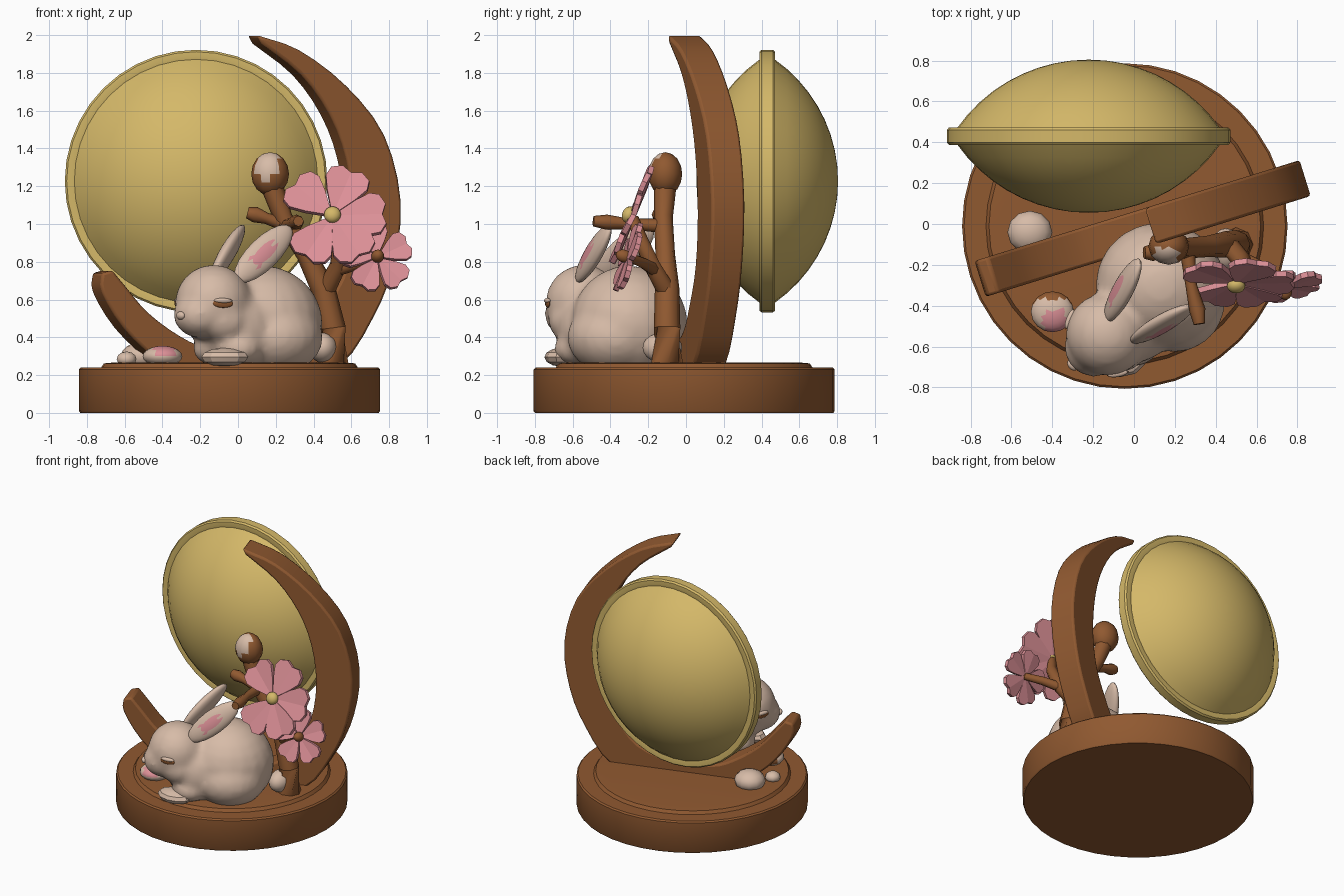
import bpy, bmesh, math
from mathutils import Vector, Matrix

if "Cube" in bpy.data.objects:
    bpy.data.objects.remove(bpy.data.objects["Cube"])


def material(name, rgb):
    m = bpy.data.materials.new(name)
    m.diffuse_color = (*rgb, 1)
    m.use_nodes = True
    m.node_tree.nodes["Principled BSDF"].inputs["Base Color"].default_value = m.diffuse_color
    return m


BROWN = material("wood brown", (0.28, 0.10, 0.03))
YELLOW = material("moon yellow", (0.66, 0.48, 0.14))
CREAM = material("fur cream", (0.68, 0.50, 0.39))
PINK = material("blossom pink", (0.72, 0.28, 0.31))


def finish(name, bm, mats, angle=35):
    bmesh.ops.recalc_face_normals(bm, faces=bm.faces)
    me = bpy.data.meshes.new(name)
    bm.to_mesh(me)
    bm.free()
    ob = bpy.data.objects.new(name, me)
    bpy.context.collection.objects.link(ob)
    for m in mats:
        me.materials.append(m)
    bpy.ops.object.select_all(action='DESELECT')
    ob.select_set(True)
    bpy.context.view_layer.objects.active = ob
    if angle:
        bpy.ops.object.shade_smooth_by_angle(angle=math.radians(angle))
    return ob


def frame(loc, zdir, xdir):
    z = Vector(zdir).normalized()
    y = z.cross(Vector(xdir)).normalized()
    m = Matrix((y.cross(z), y, z)).transposed().to_4x4()
    m.translation = Vector(loc)
    return m


def ball(bm, loc, radii, rot=None, seg=20, rings=12):
    m = rot if rot else Matrix.Translation(loc)
    bmesh.ops.create_uvsphere(bm, u_segments=seg, v_segments=rings, radius=1,
                              matrix=m @ Matrix.Diagonal((*radii, 1)))


def blob(name, loc, radii, mats, rot=None, rule=None, seg=16, rings=10, angle=50):
    bm = bmesh.new()
    ball(bm, loc, radii, rot, seg, rings)
    bm.normal_update()
    if rule:
        for f in bm.faces:
            f.material_index = rule(f)
    return finish(name, bm, mats, angle)


def lathe(name, profile, n, mat, matrix):
    bm = bmesh.new()
    vs = [bm.verts.new((r, 0, z)) for r, z in profile]
    es = [bm.edges.new(p) for p in zip(vs, vs[1:])]
    bmesh.ops.spin(bm, geom=vs + es, cent=(0, 0, 0), axis=(0, 0, 1),
                   angle=2 * math.pi, steps=n, use_duplicate=False)
    bmesh.ops.remove_doubles(bm, verts=bm.verts, dist=1e-4)
    bmesh.ops.transform(bm, matrix=matrix, verts=bm.verts)
    return finish(name, bm, [mat])


def tube(name, pts, mat, n=8):
    # pts: x, y, z, radius
    bm = bmesh.new()
    P = [Vector(p[:3]) for p in pts]
    rings = []
    for i, p in enumerate(P):
        t = P[min(i + 1, len(P) - 1)] - P[max(i - 1, 0)]
        q = t.to_track_quat('Z', 'Y')
        rings.append([bm.verts.new(p + q @ Vector((pts[i][3] * math.cos(a), pts[i][3] * math.sin(a), 0)))
                      for a in (2 * math.pi * k / n for k in range(n))])
    for a, b in zip(rings, rings[1:]):
        for k in range(n):
            bm.faces.new((a[k], a[(k + 1) % n], b[(k + 1) % n], b[k]))
    bm.faces.new(rings[0])
    bm.faces.new(rings[-1])
    return finish(name, bm, [mat], 50)


def catmull(pts, sub):
    P = [Vector(p) for p in pts]
    P = [2 * P[0] - P[1]] + P + [2 * P[-1] - P[-2]]
    out = []
    for a, b, c, d in zip(P, P[1:], P[2:], P[3:]):
        for s in range(sub):
            t = s / sub
            out.append(0.5 * (2 * b + (c - a) * t + (2 * a - 5 * b + 4 * c - d) * t * t
                              + (3 * b - a - 3 * c + d) * t ** 3))
    return out + [P[-2]]


# round plinth with a raised step
lathe("plinth", [(0, 0), (0.79, 0), (0.797, 0.01), (0.797, 0.23), (0.787, 0.24), (0.68, 0.24),
                 (0.665, 0.262), (0.6, 0.268), (0, 0.268)], 40, BROWN, Matrix.Translation((-0.045, -0.01, 0)))

# lens-shaped moon with a flat rim
cap = [(0.787 * math.sin(a), 0.787 * math.cos(a) - 0.412) for a in (0.96 * k / 9 for k in range(10))]
rim = [(0.66, 0.042), (0.685, 0.042), (0.695, 0.03)]
half = cap + rim
lathe("moon", half + [(r, -z) for r, z in reversed(half)], 40, YELLOW,
      Matrix.Translation((-0.222, 0.43, 1.227)) @ Matrix.Rotation(math.pi / 2, 4, 'X'))

# crescent stand: outer x, z and inner x, z
pairs = [(0.075, 2.0, 0.10, 1.955), (0.3, 1.92, 0.31, 1.79), (0.55, 1.73, 0.46, 1.58),
         (0.75, 1.47, 0.55, 1.34), (0.838, 1.12, 0.585, 1.05), (0.80, 0.78, 0.55, 0.78),
         (0.69, 0.5, 0.45, 0.58), (0.5, 0.24, 0.32, 0.42), (0.1, 0.1, 0.08, 0.335),
         (-0.22, 0.13, -0.18, 0.345), (-0.45, 0.28, -0.33, 0.405), (-0.63, 0.45, -0.5, 0.53),
         (-0.745, 0.64, -0.62, 0.67), (-0.745, 0.74, -0.69, 0.755)]
bm = bmesh.new()
side = Vector((-0.296, 0.955, 0)) * 0.092
prev = None
for x0, z0, x1, z1 in catmull(pairs, 3):
    o, i = Vector((x0, 0.31 * x0 - 0.035, z0)), Vector((x1, 0.31 * x1 - 0.035, z1))
    ring = [bm.verts.new(v) for v in (o - side, o + side, i + side, i - side)]
    if prev:
        for k in range(4):
            bm.faces.new((prev[k], prev[(k + 1) % 4], ring[(k + 1) % 4], ring[k]))
    else:
        bm.faces.new(ring)
    prev = ring
bm.faces.new(prev)
crescent = finish("crescent_stand", bm, [BROWN])
bev = crescent.modifiers.new("soft_edges", 'BEVEL')
bev.width, bev.segments, bev.limit_method, bev.angle_limit = 0.014, 2, 'ANGLE', math.radians(40)

# rabbit body: overlapping forms fused into one skin
head = Vector((-0.13, -0.54, 0.58))
fwd, lat = Vector((-0.75, -0.66, 0)), Vector((0.66, -0.75, 0))
bm = bmesh.new()
for loc, rad in [((0.13, -0.30, 0.47), (0.32, 0.31, 0.31)),       # back
                 ((0.20, -0.37, 0.40), (0.25, 0.26, 0.20)),       # haunch
                 ((0.0, -0.46, 0.44), (0.21, 0.22, 0.23)),        # chest
                 (head, (0.205, 0.205, 0.205)),
                 (head + fwd * 0.09 - Vector((0, 0, 0.06)), (0.145, 0.15, 0.125)),  # muzzle
                 (head + lat * 0.08 - Vector((0, 0, 0.09)), (0.14, 0.13, 0.12)),    # cheek
                 (head - lat * 0.06 - Vector((0, 0, 0.08)), (0.13, 0.13, 0.12)),
                 ((0.0, -0.58, 0.34), (0.13, 0.12, 0.09)),        # forepaws
                 ((-0.12, -0.46, 0.34), (0.12, 0.12, 0.09))]:
    ball(bm, loc, rad)
rabbit = finish("rabbit_body", bm, [CREAM])
rem = rabbit.modifiers.new("fuse", 'REMESH')
rem.mode, rem.voxel_size, rem.use_smooth_shade = 'VOXEL', 0.022, True
smo = rabbit.modifiers.new("soften", 'SMOOTH')
smo.factor, smo.iterations = 0.5, 6
bpy.context.view_layer.update()
skin = rabbit.evaluated_get(bpy.context.evaluated_depsgraph_get())


def on_skin(d):
    d = d.normalized()
    hit, loc, nor, _ = skin.ray_cast(head + d, -d)
    return (loc, nor) if hit else (head + d * 0.2, d)


# eyes, lids and nose
for s, tag in ((1, "left"), (-1, "right")):
    loc, nor = on_skin(lat * s * 0.9 + fwd * 0.45)
    blob(tag + "_eye", None, (0.055, 0.024, 0.009), [BROWN], frame(loc, nor, fwd))
    blob(tag + "_eyelid", None, (0.05, 0.014, 0.016), [CREAM], frame(loc + Vector((0, 0, 0.014)), nor, fwd))
loc, nor = on_skin(fwd - Vector((0, 0, 0.28)))
blob("nose", None, (0.03, 0.022, 0.018), [CREAM], frame(loc, nor, lat))

# ears, with a pink patch inside
for tag, base, tip, n in (("far", (-0.14, -0.47, 0.71), (0.03, -0.18, 0.985), (-1, 0.2, 0.4)),
                          ("near", (-0.01, -0.58, 0.70), (0.28, -0.40, 0.985), (0.3, -1, 0.25))):
    b, t = Vector(base), Vector(tip)
    a, n = (t - b).normalized(), Vector(n)
    n = (n - a * n.dot(a)).normalized()
    m = frame((b + t) / 2, n, a)
    inv = m.inverted()

    def pink_patch(f, inv=inv):
        p = inv @ f.calc_center_median()
        return int(p.z > 0.015 and abs(p.y) < 0.035 and -0.1 < p.x < 0.07)
    blob(tag + "_ear", None, ((t - b).length / 2, 0.083, 0.04), [CREAM, PINK], m, pink_patch, 20, 14)

# tail
blob("tail", (0.45, -0.125, 0.345), (0.075, 0.105, 0.08), [CREAM])

# pebbles around the rabbit
blob("pebble_back", (-0.51, -0.04, 0.30), (0.11, 0.105, 0.075), [CREAM], seg=12, rings=8)
blob("pebble_front", (-0.07, -0.66, 0.295), (0.13, 0.09, 0.05), [CREAM], seg=10, rings=6, angle=25)
blob("pebble_small", (-0.59, -0.2, 0.285), (0.055, 0.055, 0.04), [CREAM], seg=10, rings=6)


def spotted(f):
    c, n = f.calc_center_median(), f.normal
    if n.y > 0.45:
        return 2
    return int(c.x > -0.44 and c.x < -0.34 and c.z > 0.305 and c.y < -0.42)


blob("pebble_spotted", (-0.40, -0.43, 0.30), (0.105, 0.10, 0.055), [CREAM, PINK, BROWN], rule=spotted)

# branch, forks and twigs
tube("branch", [(0.50, -0.1, 0.26, 0.085), (0.50, -0.1, 0.45, 0.07), (0.45, -0.1, 0.66, 0.065),
                (0.36, -0.11, 0.84, 0.052), (0.24, -0.12, 1.03, 0.05), (0.18, -0.11, 1.2, 0.06)], BROWN)
tube("flower_fork", [(0.46, -0.1, 0.64, 0.05), (0.53, -0.18, 0.78, 0.045), (0.54, -0.24, 0.92, 0.038),
                     (0.5, -0.28, 1.03, 0.03)], BROWN)
tube("small_flower_twig", [(0.53, -0.17, 0.76, 0.035), (0.64, -0.22, 0.79, 0.03), (0.74, -0.29, 0.82, 0.025)], BROWN)
tube("side_twig", [(0.27, -0.12, 0.99, 0.038), (0.15, -0.13, 1.03, 0.03), (0.09, -0.14, 1.05, 0.042),
                   (0.05, -0.14, 1.06, 0.03)], BROWN)
tube("front_twig", [(0.26, -0.12, 0.99, 0.038), (0.28, -0.3, 1.0, 0.028), (0.31, -0.42, 1.01, 0.04),
                    (0.32, -0.49, 1.015, 0.028)], BROWN)

# flower bud with a pale tip
pale = Vector((-0.2, -0.8, 0.6)).normalized()
blob("bud", (0.17, -0.11, 1.265), (0.1, 0.09, 0.115), [BROWN, CREAM],
     rule=lambda f: int(f.normal.dot(pale) > 0.68), seg=12, rings=8)


# blossoms: five notched, folded petals each
def blossom(name, loc, n, size, angles):
    m = frame(loc, n, (1, 0, 0))
    bm = bmesh.new()
    outline = [(0.03, 0.02), (0.13, 0.085), (0.21, 0.125), (0.265, 0.115), (0.298, 0.06)]
    for k, a in enumerate(angles):
        rot = m @ Matrix.Rotation(math.radians(a), 4, 'Z') @ Matrix.Scale(size, 4)
        mid = [bm.verts.new(rot @ Vector((r - 0.02 * (r > 0.29), 0, 0.004 * (k % 2)))) for r, w in outline]
        for s in (1, -1):
            edge = [bm.verts.new(rot @ Vector((r, s * w, 0.1 * w + 0.004 * (k % 2)))) for r, w in outline]
            for j in range(4):
                q = (mid[j], mid[j + 1], edge[j + 1], edge[j])
                bm.faces.new(q if s < 0 else q[::-1])
    ob = finish(name, bm, [PINK], 0)
    sol = ob.modifiers.new("thickness", 'SOLIDIFY')
    sol.thickness, sol.offset = 0.028, 0


n1, n2 = Vector((0, -0.92, 0.38)), Vector((0.15, -0.93, 0.32))
c1, c2 = Vector((0.5, -0.28, 1.04)), Vector((0.735, -0.30, 0.82))
blossom("large_blossom", c1, n1, 0.95, (138, 68, 2, -58, -122))
blossom("small_blossom", c2, n2, 0.64, (100, 28, -44, -116, -188))
blob("large_blossom_centre", None, (0.045, 0.045, 0.035), [YELLOW], frame(c1 + n1 * 0.025, n1, (1, 0, 0)))
blob("small_blossom_centre", None, (0.034, 0.034, 0.045), [BROWN], frame(c2 + n2 * 0.03, n2, (1, 0, 0)))
